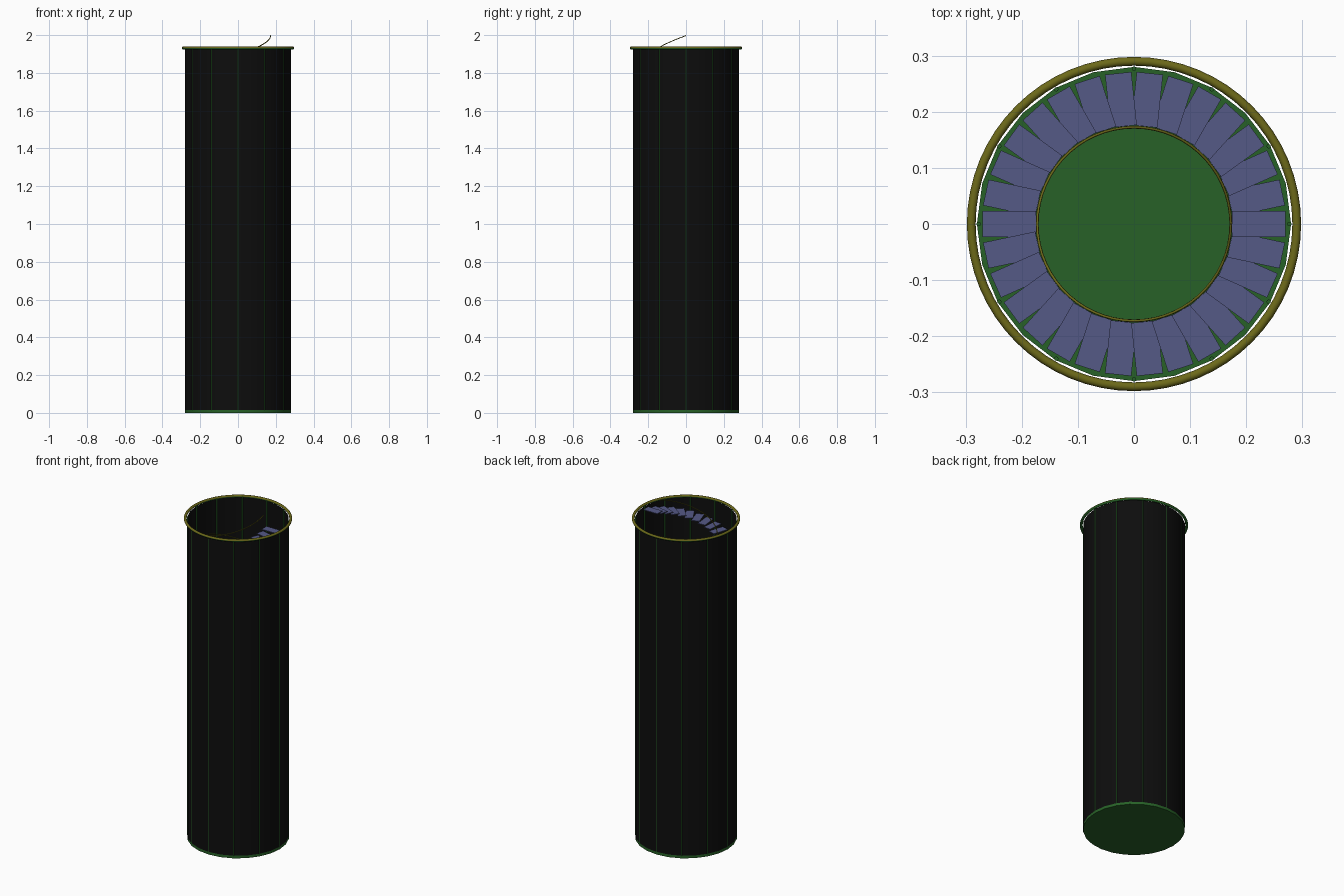
import bpy, math

if "Cube" in bpy.data.objects:
    bpy.data.objects.remove(bpy.data.objects["Cube"])

RISE = 0.0138      # height per tread
TURN = math.radians(12)
TREADS = 138
TOP = 1.92         # highest tread, at angle 0


def material(name, rgb):
    m = bpy.data.materials.new(name)
    m.diffuse_color = (*rgb, 1)
    m.use_nodes = True
    m.node_tree.nodes["Principled BSDF"].inputs["Base Color"].default_value = m.diffuse_color
    return m


green = material("green_metal", (0.02, 0.12, 0.02))
olive = material("olive_metal", (0.15, 0.14, 0.01))
black = material("dark_glass", (0.004, 0.004, 0.004))
blue = material("blue_tread", (0.09, 0.1, 0.24))


def finish(name, mat, smooth=False):
    ob = bpy.context.object
    ob.name = name
    ob.data.materials.append(mat)
    if smooth:
        bpy.ops.object.shade_smooth_by_angle(angle=math.radians(35))
    return ob


# Floor disc
bpy.ops.mesh.primitive_cylinder_add(vertices=24, radius=0.28, depth=0.016, location=(0, 0, 0.008))
finish("floor", green, True)

# Open dark wall
bpy.ops.mesh.primitive_cylinder_add(vertices=24, radius=0.28, depth=1.914,
                                    end_fill_type='NOTHING', location=(0, 0, 0.973))
finish("wall", black, True)

# Slim uprights along the wall
for i in range(12):
    a = math.radians(30 * i)
    bpy.ops.mesh.primitive_cylinder_add(vertices=8, radius=0.004, depth=1.914,
                                        location=(0.277 * math.cos(a), 0.277 * math.sin(a), 0.973))
    finish(f"upright_{i + 1}", green, True)

# Top rim, green on its underside
bpy.ops.mesh.primitive_torus_add(major_radius=0.29, minor_radius=0.0078,
                                 major_segments=64, minor_segments=12, location=(0, 0, 1.932))
rim = finish("top_rim", olive, True)
rim.data.materials.append(green)
for p in rim.data.polygons:
    p.material_index = 1 if p.center.z < 0 else 0

# Spiral treads, counted down from the top; all share one mesh
bpy.ops.mesh.primitive_cube_add(size=1)
first = finish("tread_1", blue)
for v in first.data.vertices:
    v.co = (0.2225 + v.co.x * 0.095, v.co.y * 0.047, v.co.z * 0.004)
for i in range(TREADS):
    ob = first
    if i:
        ob = bpy.data.objects.new(f"tread_{i + 1}", first.data)
        bpy.context.collection.objects.link(ob)
    ob.location.z = TOP - i * RISE
    ob.rotation_euler.z = -i * TURN

# Inner helical handrail
curve = bpy.data.curves.new("handrail", 'CURVE')
curve.dimensions = '3D'
curve.bevel_depth = 0.0025
curve.bevel_resolution = 1
curve.use_fill_caps = True
n = TREADS * 2
sp = curve.splines.new('POLY')
sp.points.add(n - 1)
for i, p in enumerate(sp.points):
    a = -i * TURN / 2
    p.co = (0.1725 * math.cos(a), 0.1725 * math.sin(a), 1.9975 - i * RISE / 2, 1)
curve.materials.append(olive)
rail = bpy.data.objects.new("handrail", curve)
bpy.context.collection.objects.link(rail)
